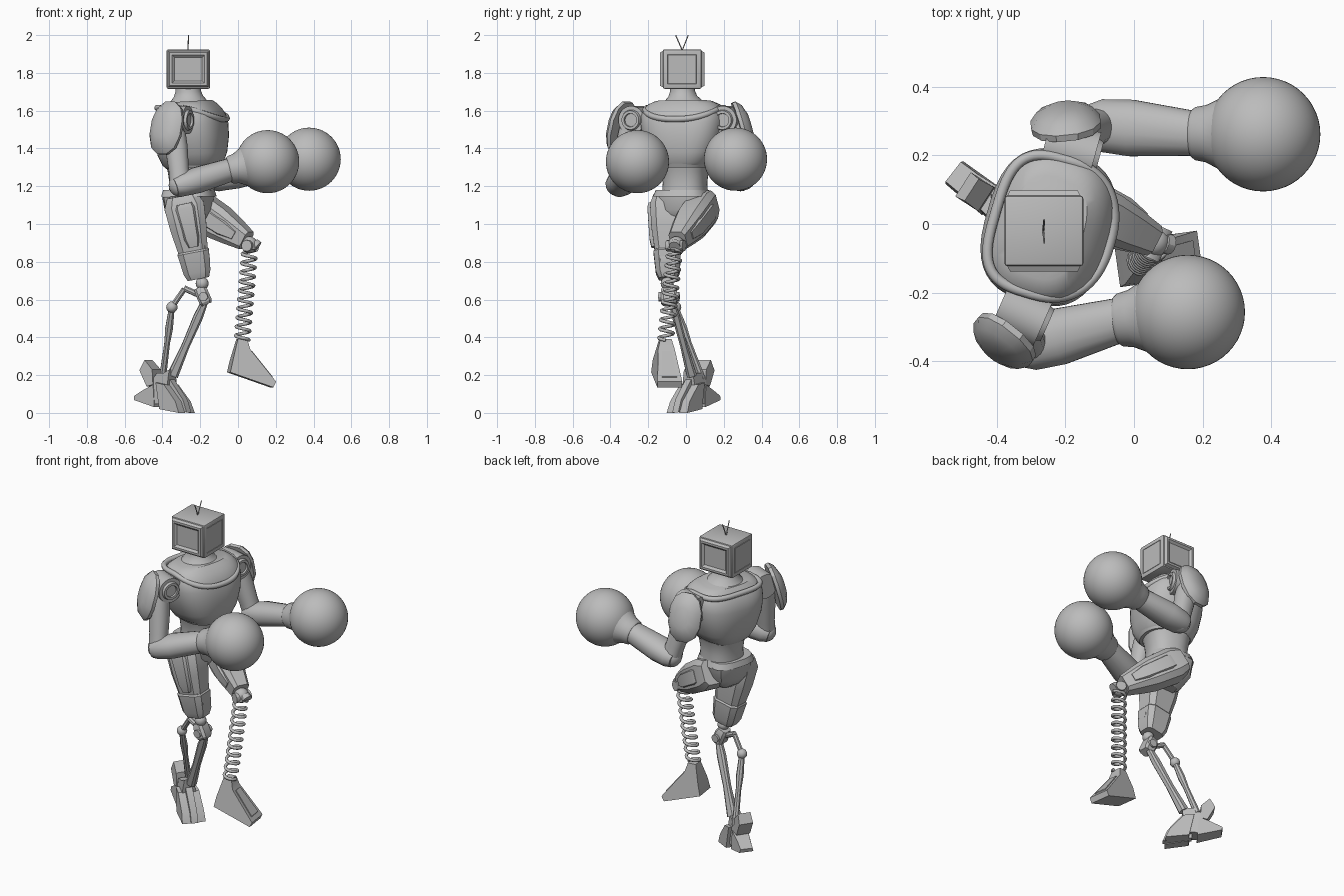
import bpy, bmesh, math
from mathutils import Vector, Matrix

if "Cube" in bpy.data.objects:
    bpy.data.objects.remove(bpy.data.objects["Cube"])

grey = bpy.data.materials.new("plain_grey")
grey.use_nodes = True
grey.diffuse_color = (0.5, 0.5, 0.5, 1)
grey.node_tree.nodes["Principled BSDF"].inputs["Base Color"].default_value = (0.5, 0.5, 0.5, 1)
parts = []


def finish(name, bm):
    bmesh.ops.recalc_face_normals(bm, faces=bm.faces)
    mesh = bpy.data.meshes.new(name)
    bm.to_mesh(mesh)
    bm.free()
    mesh.materials.append(grey)
    ob = bpy.data.objects.new(name, mesh)
    bpy.context.collection.objects.link(ob)
    parts.append(ob)
    return ob


def limb(name, a, b, rings, sides=16, power=2.0, hint=(0, 0, 1)):
    """Loft superellipse rings (t, half_u, half_v) from a to b; u follows hint."""
    a, b = Vector(a), Vector(b)
    d = (b - a).normalized()
    u = Vector(hint)
    u = (u - d * u.dot(d)).normalized()
    v = d.cross(u)
    bm = bmesh.new()
    loops = []
    for t, ru, rv in rings:
        loop = []
        for i in range(sides):
            ang = math.tau * (i + 0.5) / sides
            c, s = math.cos(ang), math.sin(ang)
            x = math.copysign(abs(c) ** (2 / power), c) * ru
            y = math.copysign(abs(s) ** (2 / power), s) * rv
            loop.append(bm.verts.new(a.lerp(b, t) + u * x + v * y))
        loops.append(loop)
    for p, q in zip(loops, loops[1:]):
        for i in range(sides):
            j = (i + 1) % sides
            bm.faces.new((p[i], p[j], q[j], q[i]))
    bm.faces.new(loops[0])
    bm.faces.new(loops[-1])
    return finish(name, bm)


def rod(name, a, b, r, sides=12):
    return limb(name, a, b, [(0, r, r), (1, r, r)], sides, hint=(0.3, 0.2, 1))


def ball(name, c, r, seg=16):
    bm = bmesh.new()
    bmesh.ops.create_uvsphere(bm, u_segments=seg, v_segments=seg // 2 + 4, radius=r,
                              matrix=Matrix.Translation(c))
    return finish(name, bm)


def slab(name, pts, half, origin, yaw, side=0.0):
    """Extrude a side profile (forward, height) sideways; half is one width per point."""
    place = Matrix.Translation(origin) @ Matrix.Rotation(math.radians(yaw), 4, 'Z')
    bm = bmesh.new()
    l, r = [[bm.verts.new(place @ Vector((x, side + s * h, z))) for (x, z), h in zip(pts, half)]
            for s in (-1, 1)]
    n = len(pts)
    bm.faces.new(l)
    bm.faces.new(r)
    for i in range(n):
        j = (i + 1) % n
        bm.faces.new((l[i], l[j], r[j], r[i]))
    return finish(name, bm)


def tube(name, pts, r, closed=False):
    cu = bpy.data.curves.new(name, 'CURVE')
    cu.dimensions = '3D'
    cu.bevel_depth, cu.bevel_resolution = r, 2
    cu.use_fill_caps = True
    sp = cu.splines.new('POLY')
    sp.points.add(len(pts) - 1)
    for p, q in zip(sp.points, pts):
        p.co = (*q, 1)
    sp.use_cyclic_u = closed
    cu.materials.append(grey)
    ob = bpy.data.objects.new(name, cu)
    bpy.context.collection.objects.link(ob)


# Head: box with chamfered side bezels, recessed side screens, grooved front and back
bm = bmesh.new()
bmesh.ops.create_cube(bm, size=1, matrix=Matrix.Translation((-0.263, -0.02, 1.82)) @
                      Matrix.Diagonal((0.23, 0.205, 0.208, 1)))
bmesh.ops.bevel(bm, geom=bm.edges[:], offset=0.008, segments=2, affect='EDGES', profile=0.5)
bm.normal_update()
for f in [f for f in bm.faces if f.calc_area() > 0.02]:
    if abs(f.normal.y) > 0.9:
        bmesh.ops.inset_region(bm, faces=[f], thickness=0.012, depth=0.016)
        bmesh.ops.inset_region(bm, faces=[f], thickness=0.018)
        bmesh.ops.inset_region(bm, faces=[f], thickness=0.018, depth=-0.012)
    elif abs(f.normal.x) > 0.9:
        bmesh.ops.inset_region(bm, faces=[f], thickness=0.025)
        bmesh.ops.inset_region(bm, faces=[f], thickness=0.002, depth=-0.003)
        bmesh.ops.inset_region(bm, faces=[f], thickness=0.002, depth=0.003)
finish("head", bm)
for y in (-0.055, 0.012):
    rod("antenna", (-0.265, -0.02, 1.92), (-0.262, y, 2.0), 0.003, 6)

# Torso, twisted a little about the vertical
FWD = Vector((0.96, -0.28, 0))
SIDE = Vector((0.28, 0.96, 0))
LOW, HIGH = (-0.245, -0.005, 1.17), (-0.245, -0.005, 1.33)
limb("abdomen", LOW, HIGH, [(0, .118, .118), (.3, .115, .115), (.7, .125, .122), (1, .14, .14)],
     32, 2.4, FWD)
limb("chest", (-0.237, -0.01, 1.30), (-0.257, -0.01, 1.65),
     [(0, .14, .125), (.05, .155, .15), (.2, .175, .185), (.45, .187, .215), (.65, .185, .226),
      (.78, .174, .224), (.88, .152, .212), (.95, .13, .19), (1, .11, .15)], 40, 2.7, FWD)
limb("neck", (-0.26, -0.015, 1.62), (-0.265, -0.02, 1.73),
     [(0, .125, .14), (.25, .1, .105), (.5, .078, .077), (.75, .068, .066), (1, .066, .064)],
     32, 2.0, FWD)
collar = []
for i in range(64):
    c, s = math.cos(math.tau * i / 64), math.sin(math.tau * i / 64)
    bend, reach = (0.85, 0.18) if c > 0 else (0.6, 0.165)
    sx, sy = [math.copysign(abs(k) ** bend, k) for k in (c, s)]
    lift = 1.615 - 0.06 * max(c, 0) ** 1.3
    collar.append(Vector((-0.245, -0.01, lift)) + FWD * sx * reach + SIDE * sy * 0.202)
tube("collar_rim", collar, 0.016, True)
limb("chest_hem", (-0.24, -0.01, 1.30), (-0.24, -0.01, 1.325),
     [(0, .143, .135), (1, .155, .148)], 32, 2.4, FWD)

# Pelvis
limb("waist_belt", (-0.26, -0.02, 1.145), (-0.26, -0.02, 1.18),
     [(0, .14, .15), (1, .13, .135)], 16, 3, FWD)
limb("pelvis", (-0.265, -0.01, 1.15), (-0.255, -0.01, 0.99),
     [(0, .128, .14), (.5, .12, .125), (.8, .09, .09), (1, .05, .045)], 12, 3, FWD)

# Arms: shoulder drum, domed guard, upper arm, forearm, cuff and round glove
arms = {
    "right": dict(drum=((-.39, -.235, 1.55), (-.265, -.29, 1.55)), guard=(-.37, -.33, 1.505),
                  out=(-.6, -.75, .25), top=(-.34, -.29, 1.54), elbow=(-.305, -.352, 1.205),
                  wrist=(-.04, -.28, 1.287), glove=(.157, -.257, 1.33)),
    "left": dict(drum=((-.26, .235, 1.55), (-.115, .195, 1.55)), guard=(-.198, .28, 1.505),
                 out=(-.1, .95, .27), top=(-.19, .25, 1.54), elbow=(-.1, .288, 1.235),
                 wrist=(.18, .264, 1.30), glove=(.377, .262, 1.343)),
}
for side, k in arms.items():
    a, b = map(Vector, k["drum"])
    rod(side + "_shoulder_drum", a, b, 0.075, 24)
    d = (b - a).normalized()
    limb(side + "_shoulder_ring", b, b + d * 0.014,
         [(0, .055, .055), (1, .05, .05), (1, .036, .036), (.2, .034, .034)], 24)
    root = Vector((-0.235, -0.01, 1.55)) + SIDE * (0.18 if side == "left" else -0.18)
    rod(side + "_shoulder_axle", root, a.lerp(b, 0.5), 0.055, 16)
    g, n = Vector(k["guard"]), Vector(k["out"]).normalized()
    limb(side + "_shoulder_guard", g, g + n * 0.065,
         [(0, .125, .085), (0, .145, .102), (.3, .147, .105), (.7, .12, .085), (1, .065, .045)],
         12, 2.3, (0, 0, 1))
    limb(side + "_upper_arm", k["top"], k["elbow"],
         [(0, .055, .055), (.4, .06, .06), (.75, .054, .052), (1, .055, .055)], 20, 2.2, (1, 0, 0))
    e, w, c = (Vector(k[q]) for q in ("elbow", "wrist", "glove"))
    ball(side + "_elbow", e, 0.062)
    limb(side + "_forearm", e - (w - e) * 0.12, w,
         [(0, .05, .06), (.12, .062, .078), (.4, .07, .084), (1, .062, .066)], 16, 2.2)
    limb(side + "_cuff", w - (c - w) * 0.05, c,
         [(0, .066, .07), (.05, .074, .078), (.2, .08, .084), (.45, .11, .11), (.6, .1, .1)], 32)
    ball(side + "_glove", c, 0.167, 48)

# Standing thigh, with raised armour panels
limb("right_thigh", (-.295, -.11, 1.15), (-.21, -.095, .71),
     [(0, .085, .065), (.12, .11, .085), (.4, .1, .082), (.66, .082, .068), (.68, .088, .075),
      (.92, .075, .066), (1, .06, .05)], 8, 4, (1, 0, 0))
limb("right_thigh_panel", (-.285, -.12, 1.11), (-.235, -.11, .88),
     [(0, .05, .08), (.1, .06, .088), (.8, .045, .084), (1, .03, .075)], 8, 5, (1, 0, 0))
limb("right_thigh_front_plate", (-.21, -.11, .92), (-.175, -.105, .79),
     [(0, .03, .045), (.15, .036, .05), (.85, .034, .045), (1, .028, .04)], 8, 5, (1, 0, 0))
ball("right_knee", (-.19, -.1, .685), 0.034)

# Standing shin: linked struts
KNEE, BACK = (-.175, -.09, .61), (-.35, -.055, .56)
rod("knee_lever", (-.285, -.075, .66), KNEE, 0.016, 8)
limb("knee_block", (-.205, -.09, .665), (-.165, -.09, .575),
     [(0, .03, .035), (.25, .036, .045), (.85, .036, .045), (1, .028, .035)], 8, 4, (1, 0, 0))
rod("knee_pin", (-.185, -.145, .615), (-.175, -.035, .615), 0.024)
rod("rear_link", (-.285, -.075, .655), BACK, 0.015, 8)
ball("rear_joint", BACK, 0.03, 12)
limb("rear_strut", BACK, (-.40, .085, .18),
     [(0, .016, .016), (.3, .022, .022), (.5, .016, .016), (1, .02, .02)], 8, hint=(1, 0, 0))
limb("front_strut", (-.175, -.075, .59), (-.345, .03, .2),
     [(0, .018, .018), (.2, .026, .022), (.6, .022, .02), (1, .03, .028)], 8, 3, (1, 0, 0))

# Standing foot: split toes, ankle bracket, heel and heel spur
FOOT, YAW = (-.39, .045, 0), -38
for s in (-.033, .033):
    slab("right_toe", [(-.01, .16), (.05, .15), (.13, .06), (.155, .0), (.02, .02)],
         [.026, .026, .024, .026, .03], FOOT, YAW + s * 120, s)
slab("right_toe_centre", [(-.02, .19), (.05, .18), (.14, .07), (.165, .003), (0, .025)],
     [.02] * 5, FOOT, YAW)
slab("ankle_bracket", [(-.06, .17), (-.02, .21), (.02, .21), (.055, .23), (.05, .14), (.03, .05),
                       (-.06, .045)],
     [.035, .04, .035, .028, .042, .045, .045], FOOT, YAW)
slab("right_heel", [(-.175, .09), (-.115, .12), (-.04, .15), (-.03, .03), (-.17, .068)],
     [.036, .038, .046, .048, .042], FOOT, YAW)
slab("heel_spur", [(-.13, .225), (-.1, .28), (-.05, .23), (-.045, .15), (-.085, .14)],
     [.042, .038, .042, .042, .042], FOOT, YAW + 5)

# Raised thigh and knee
HIP, LKNEE = (-.235, .1, 1.097), (.045, -.042, .912)
limb("left_thigh", HIP, LKNEE,
     [(-.1, .075, .062), (.08, .098, .078), (.5, .092, .078), (.75, .075, .066), (1, .055, .05)],
     8, 4)
limb("left_thigh_panel", Vector(HIP).lerp(Vector(LKNEE), .12), Vector(HIP).lerp(Vector(LKNEE), .85),
     [(0, .05, .08), (.1, .056, .088), (.7, .05, .083), (1, .03, .065)], 8, 5)
ball("left_knee", (.06, -.052, .89), 0.044)
rod("left_knee_pin", (.045, -.1, .885), (.085, -.01, .885), 0.03)
rod("left_knee_socket", (.085, -.055, .895), (.105, -.06, .88), 0.03)

# Spring shin
TOP, END = Vector((.062, -.06, .865)), Vector((.022, -.108, .385))
coil = []
for i in range(201):
    ang = math.tau * 10 * i / 200
    coil.append(TOP.lerp(END, i / 200) + Vector((math.cos(ang), math.sin(ang), 0)) * 0.037)
tube("spring", coil, 0.009)
rod("spring_cap", TOP + Vector((0, 0, .02)), TOP, 0.038, 16)

# Raised wedge foot with a thin top plate
slab("left_foot", [(-.005, .39), (.045, .39), (.06, .335), (.195, .165), (.18, .135),
                   (-.05, .215), (-.035, .28)],
     [.03, .03, .045, .066, .066, .066, .06], (0, -.112, 0), 8)
slab("left_foot_plate", [(.073, .327), (.18, .192), (.175, .182), (.065, .322)],
     [.026, .04, .04, .026], (0, -.112, 0), 8)

# Smooth the round parts, keeping hard edges
bpy.ops.object.select_all(action='DESELECT')
for ob in parts:
    ob.select_set(True)
bpy.context.view_layer.objects.active = parts[0]
bpy.ops.object.shade_smooth_by_angle(angle=math.radians(30))
